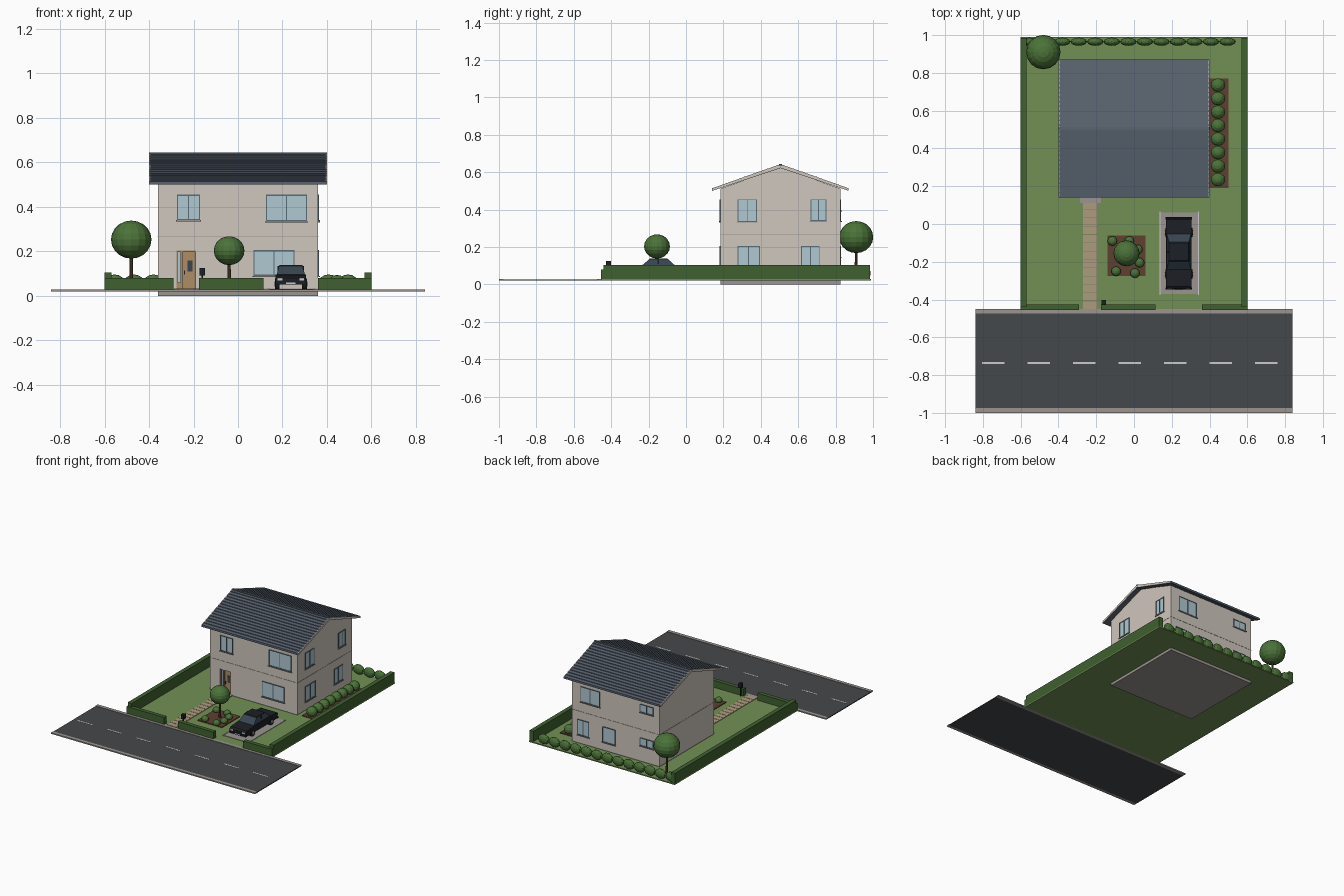
import bpy, bmesh, math
from mathutils import Matrix, Vector

if "Cube" in bpy.data.objects:
    bpy.data.objects.remove(bpy.data.objects["Cube"])

def mat(name, r, g, b):
    m = bpy.data.materials.new(name)
    m.diffuse_color = (r, g, b, 1)
    m.use_nodes = True
    m.node_tree.nodes["Principled BSDF"].inputs["Base Color"].default_value = m.diffuse_color
    return m

WALL = mat("render_wall", .63, .57, .51)
STONE = mat("stone", .33, .30, .28)
SLATE = mat("slate", .10, .125, .16)
GLASS = mat("glass", .43, .58, .64)
FRAME = mat("window_frame", .10, .15, .19)
LEAF = mat("leaf", .07, .17, .04)
HEDGE = mat("hedge", .05, .12, .03)
LAWN = mat("lawn", .17, .28, .09)
SOIL = mat("soil", .11, .05, .03)
BARK = mat("bark", .10, .06, .03)
ROAD = mat("asphalt", .06, .065, .07)
WHITE = mat("white_paint", .75, .75, .73)
PAVE = mat("paving", .42, .33, .21)
WOOD = mat("door_wood", .42, .27, .13)
BLACK = mat("car_paint", .012, .014, .018)
DARKGLASS = mat("car_glass", .04, .06, .08)

def finish(name, bm, m):
    bmesh.ops.recalc_face_normals(bm, faces=bm.faces)
    me = bpy.data.meshes.new(name)
    bm.to_mesh(me)
    bm.free()
    me.materials.append(m)
    ob = bpy.data.objects.new(name, me)
    bpy.context.collection.objects.link(ob)
    return ob

def add_box(bm, x0, x1, y0, y1, z0, z1):
    c = Vector(((x0 + x1) / 2, (y0 + y1) / 2, (z0 + z1) / 2))
    s = Matrix.Diagonal((abs(x1 - x0), abs(y1 - y0), abs(z1 - z0), 1))
    return bmesh.ops.create_cube(bm, size=1, matrix=Matrix.Translation(c) @ s)["verts"]

def boxes(name, m, *bs):
    bm = bmesh.new()
    for b in bs:
        add_box(bm, *b)
    return finish(name, bm, m)

def prism(name, m, pts, x0, x1):
    """Extrude a (y, z) profile along x."""
    bm = bmesh.new()
    f = bm.faces.new([bm.verts.new((x0, y, z)) for y, z in pts])
    r = bmesh.ops.extrude_face_region(bm, geom=[f])
    bmesh.ops.translate(bm, vec=(x1 - x0, 0, 0),
                        verts=[v for v in r["geom"] if isinstance(v, bmesh.types.BMVert)])
    return finish(name, bm, m)

def balls(name, m, centres, rx, ry, rz, seg=12, rings=7):
    bm = bmesh.new()
    for c in centres:
        bmesh.ops.create_uvsphere(bm, u_segments=seg, v_segments=rings, radius=1,
            matrix=Matrix.Translation(c) @ Matrix.Diagonal((rx, ry, rz, 1)))
    return finish(name, bm, m)

def cylinders(name, m, centres, r, depth, rot=Matrix(), seg=12, r2=None):
    bm = bmesh.new()
    for c in centres:
        bmesh.ops.create_cone(bm, cap_ends=True, segments=seg, radius1=r, radius2=r2 or r,
                              depth=depth, matrix=Matrix.Translation(c) @ rot)
    return finish(name, bm, m)

G = .028  # ground level

# Plot and road
boxes("lawn", LAWN, (-.6, .6, -.45, .99, .02, G))
boxes("foundation", STONE, (-.36, .36, .185, .825, 0, .034))
boxes("road", ROAD, (-.84, .84, -.977, -.473, .02, .0265))
boxes("kerbs", STONE, (-.84, .84, -1, -.975, .02, .029), (-.84, .84, -.475, -.45, .02, .029))
boxes("lane_marks", WHITE, *[(-.805 + .241 * i, -.685 + .241 * i, -.74, -.73, .026, .0275)
                             for i in range(7)])

# House walls with gable profile and recessed doorway
YF, YB, YM = .185, .825, .505
walls = prism("house_walls", WALL, [(YF, .03), (YB, .03), (YB, .512), (YM, .626), (YF, .512)],
              -.36, .36)
cut = boxes("door_cutter", WALL, (-.277, -.188, .1, .21, G + .004, .203))
cut.hide_render = True
cut.hide_viewport = True
cut.display_type = 'WIRE'
mod = walls.modifiers.new("doorway", 'BOOLEAN')
mod.object = cut
mod.operation = 'DIFFERENCE'
mod.solver = 'EXACT'
e = .0015
boxes("storey_band", STONE, (-.36 - e, .36 + e, YF - e, YB + e, .264, .267))

# Roof: stepped slate courses down both slopes, with bargeboards
N, half, rise = 15, .365, .130
slope = []
for i in range(N):
    y0, y1 = half * i / N, half * (i + 1) / N
    slope += [(y0, .640 - rise * i / N), (y1, .645 - rise * (i + 1) / N)]
under = [(half, .500), (0, .622)]
prof = [(YM + y, z) for y, z in slope + under] + [(YM - half, .500)] + \
       [(YM - y, z) for y, z in reversed(slope[1:])]
prism("roof_slates", SLATE, prof, -.398, .398)
boxes("ridge_cap", SLATE, (-.4, .4, YM - .008, YM + .008, .632, .645))
barge = [(YM - half, .514), (YM, .643), (YM + half, .514), (YM + half, .5), (YM, .624), (YM - half, .5)]
for s, n in ((-1, "left"), (1, "right")):
    prism("bargeboard_" + n, WALL, barge, s * .394, s * .4)

# Windows: frame bars, mullion, sill and glass placed on a wall
def window(name, side, u0, u1, z0, z1, panes=2):
    def at(a, b, d0, d1, c, d):
        if side == "front":
            return (a, b, YF - d1, YF - d0, c, d)
        if side == "back":
            return (a, b, YB + d0, YB + d1, c, d)
        return (.36 + d0, .36 + d1, a, b, c, d)
    t, o = .005, .005
    bars = [at(u0, u0 + t, -.005, o, z0, z1), at(u1 - t, u1, -.005, o, z0, z1),
            at(u0, u1, -.005, o, z0, z0 + t), at(u0, u1, -.005, o, z1 - t, z1)]
    for k in range(1, panes):
        c = u0 + (u1 - u0) * k / panes
        bars.append(at(c - t / 2, c + t / 2, -.005, o, z0, z1))
    boxes(name + "_frame", FRAME, *bars)
    boxes(name + "_glass", GLASS, at(u0 + .002, u1 - .002, -.005, .002, z0 + .002, z1 - .002))
    boxes(name + "_sill", STONE, at(u0 - .004, u1 + .004, -.002, .008, z0 - .005, z0))

for i, w in enumerate([
        ("front", -.275, -.17, .34, .455), ("front", .125, .31, .335, .455),
        ("front", .07, .255, .09, .205),
        ("right", .275, .38, .335, .455), ("right", .665, .75, .34, .455),
        ("right", .275, .395, .09, .205), ("right", .615, .715, .09, .205),
        ("back", .13, .29, .34, .455), ("back", -.31, -.2, .395, .455),
        ("back", .22, .315, .09, .205), ("back", .005, .11, .09, .205, 1),
        ("back", -.31, -.2, .145, .205)]):
    window("window_%d" % (i + 1), *w)

# Front door with side light and step
boxes("door_leaf", WOOD, (-.247, -.19, .2, .206, .034, .2))
boxes("door_side_panel", WOOD, (-.277, -.272, .19, .208, .034, .203), (-.258, -.247, .19, .208, .034, .203),
      (-.277, -.188, .19, .208, .197, .203), (-.277, -.247, .195, .208, .034, .06),
      (-.193, -.188, .19, .208, .034, .203))
boxes("door_side_glass", GLASS, (-.272, -.258, .202, .208, .06, .197))
boxes("door_window", DARKGLASS, (-.226, -.205, .197, .2, .11, .16))
boxes("door_handle", BLACK, (-.242, -.238, .194, .2, .095, .115))
boxes("door_step", STONE, (-.285, -.175, .11, .2, .02, .034))

# Path slabs, driveway, planting beds
n = 13
boxes("path_slabs", PAVE, *[(-.27, -.195, -.45 + .044 * i, -.409 + .044 * i, .022, .032) for i in range(n)])
boxes("driveway", STONE, (.14, .34, -.37, .06, .022, .031))
boxes("driveway_edging", WHITE, (.135, .141, -.375, .065, .022, .034), (.339, .345, -.375, .065, .022, .034))
boxes("flower_bed", SOIL, (-.14, .06, -.275, -.06, .022, .034))
boxes("side_bed", SOIL, (.395, .5, .19, .77, .022, .034))

# Hedges
boxes("side_hedges", HEDGE, (-.6, -.568, -.44, .985, G, .105), (.568, .6, -.44, .985, G, .105))
boxes("front_hedges", HEDGE, (-.6, -.29, -.455, -.425, G, .08),
      (-.175, .115, -.455, -.425, G, .08), (.36, .6, -.455, -.425, G, .08))

# Bushes and trees
balls("back_bushes", LEAF, [(-.555 + .0875 * i, .965, .06) for i in range(13)], .045, .022, .036)
balls("side_bushes", LEAF, [(.445, .235 + .0715 * i, .058) for i in range(8)], .039, .037, .036)
balls("bed_shrubs", LEAF, [(-.115, -.09, .045), (-.095, -.25, .045), (.005, -.26, .045),
                           (.03, -.205, .045), (.02, -.135, .045), (-.025, -.09, .045)],
      .026, .026, .022)
for nm, x, y, z, r in (("back_tree", -.48, .91, .253, .091), ("front_tree", -.04, -.155, .203, .069)):
    balls(nm + "_crown", LEAF, [(x, y, z)], r, r, r * .94, 16, 10)
    cylinders(nm + "_trunk", BARK, [(x, y, (G + z) / 2)], .009, z - G, seg=8, r2=.006)

# Letter box on a post
boxes("letter_box", BLACK, (-.172, -.149, -.428, -.402, .092, .125))
boxes("letter_box_post", BLACK, (-.164, -.157, -.419, -.411, G, .095))

# Car: body profile, tapered cabin, wheels, bumpers and lamps
CX = .2375
prism("car_body", BLACK, [(-.34, .05), (-.342, .08), (-.33, .09), (-.235, .097), (-.06, .097),
                          (.025, .094), (.032, .085), (.03, .05)], CX - .068, CX + .068)
def cabin(name, m, w0, w1, y0, y1, t0, t1, z0, z1):
    bm = bmesh.new()
    for v in add_box(bm, CX - w0, CX + w0, y0, y1, z0, z1):
        if v.co.z > (z0 + z1) / 2:
            v.co.x = CX + math.copysign(w1, v.co.x - CX)
            v.co.y = t0 if v.co.y < (y0 + y1) / 2 else t1
    finish(name, bm, m)
cabin("car_windows", DARKGLASS, .064, .053, -.245, -.05, -.197, -.095, .094, .134)
cabin("car_roof", BLACK, .055, .051, -.2, -.092, -.192, -.1, .132, .139)
for s in (-1, 1):
    boxes("car_pillar_" + ("left" if s < 0 else "right"), BLACK,
          (CX + s * .052, CX + s * .06, -.153, -.145, .094, .134))
cylinders("car_wheels", BLACK, [(CX + s * .061, y, .053) for s in (-1, 1) for y in (-.265, -.045)],
          .024, .022, Matrix.Rotation(math.pi / 2, 4, 'Y'), 16)
cylinders("car_hubs", STONE, [(CX + s * .067, y, .053) for s in (-1, 1) for y in (-.265, -.045)],
          .012, .014, Matrix.Rotation(math.pi / 2, 4, 'Y'), 12)
boxes("car_bumpers", BLACK, (CX - .07, CX + .07, -.347, -.335, .05, .062),
      (CX - .07, CX + .07, .025, .037, .05, .062))
boxes("car_lamps", WHITE, *[(CX + s * .038, CX + s * .06, -.344, -.338, .069, .08) for s in (-1, 1)])
boxes("car_plate", WHITE, (CX - .022, CX + .022, -.349, -.346, .053, .06))
